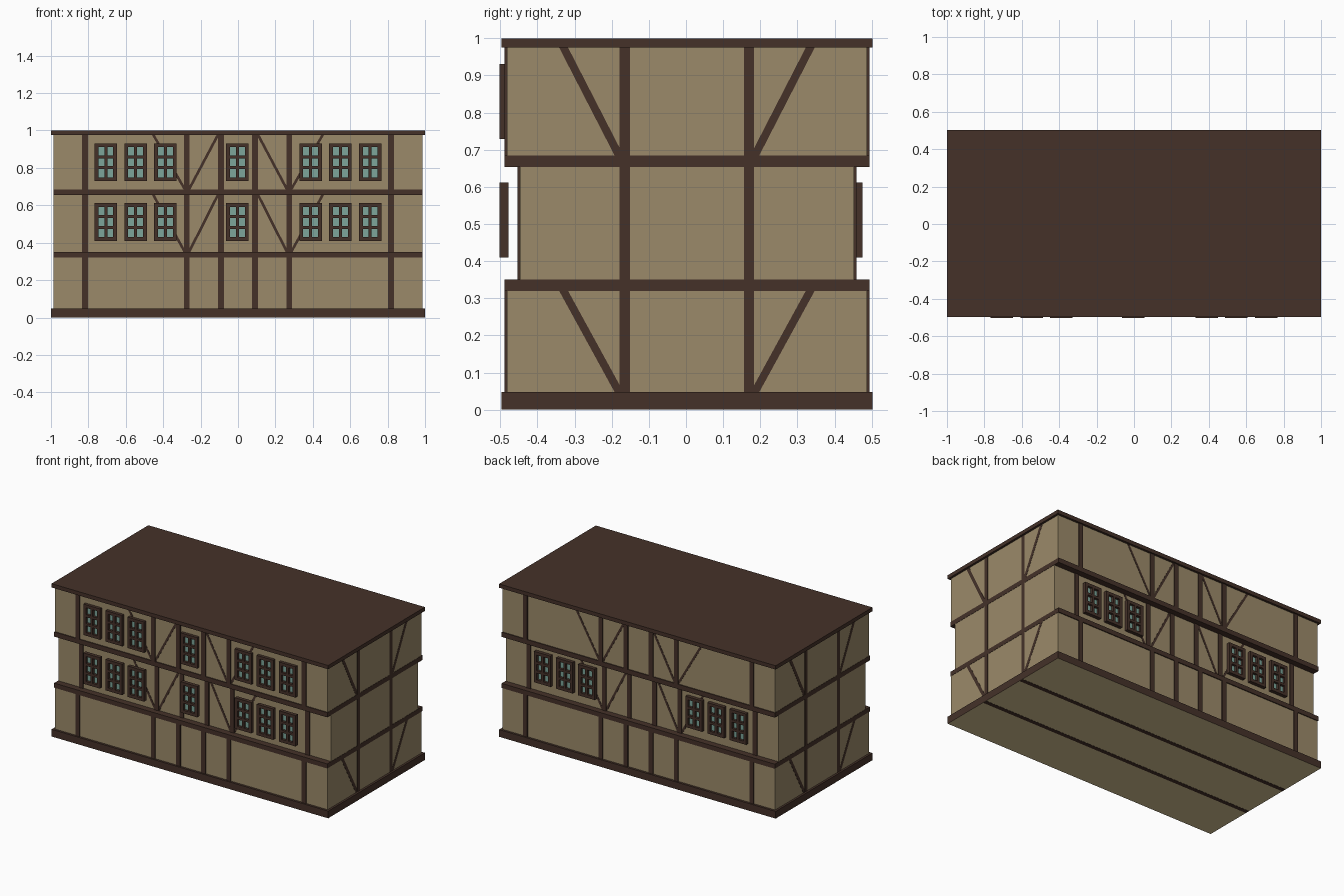
import bpy, bmesh
from mathutils import Vector

if "Cube" in bpy.data.objects:
    bpy.data.objects.remove(bpy.data.objects["Cube"])

def material(name, rgb):
    m = bpy.data.materials.new(name)
    m.diffuse_color = (*rgb, 1)
    m.use_nodes = True
    m.node_tree.nodes["Principled BSDF"].inputs["Base Color"].default_value = m.diffuse_color
    return m

PLASTER = material("plaster", (0.33, 0.255, 0.142))
TIMBER = material("dark timber", (0.059, 0.031, 0.022))
GLASS = material("teal glass", (0.205, 0.38, 0.325))
FLOOR = material("pale underside", (0.68, 0.54, 0.29))
CY = 0.0025   # the house body sits slightly behind the projecting windows


class Part:
    """Collects boxes and extruded quads into one named object."""
    def __init__(self, name, *mats):
        self.name, self.mats, self.bm = name, mats, bmesh.new()

    def prism(self, base, offset):
        lo = [self.bm.verts.new(p) for p in base]
        hi = [self.bm.verts.new(Vector(p) + Vector(offset)) for p in base]
        n = len(lo)
        self.bm.faces.new(lo)
        self.bm.faces.new(hi)
        for i in range(n):
            self.bm.faces.new((lo[i], lo[(i + 1) % n], hi[(i + 1) % n], hi[i]))

    def box(self, x0, x1, y0, y1, z0, z1):
        self.prism([(x0, y0, z0), (x1, y0, z0), (x1, y1, z0), (x0, y1, z0)], (0, 0, z1 - z0))

    def finish(self, rule=None):
        bmesh.ops.recalc_face_normals(self.bm, faces=self.bm.faces)
        me = bpy.data.meshes.new(self.name)
        for m in self.mats:
            me.materials.append(m)
        if rule:
            for f in self.bm.faces:
                f.material_index = rule(f)
        self.bm.to_mesh(me)
        self.bm.free()
        ob = bpy.data.objects.new(self.name, me)
        bpy.context.collection.objects.link(ob)


def slab(name, hx, hy, z0, z1, mat):
    p = Part(name, mat)
    p.box(-hx, hx, CY - hy, CY + hy, z0, z1)
    p.finish()


# Storeys: name, bottom, top, half depth of the walls
WALL_X = 0.986
STOREYS = [("ground", 0.048, 0.32, 0.485), ("middle", 0.35, 0.654, 0.45), ("upper", 0.685, 0.975, 0.485)]
for name, z0, z1, hy in STOREYS:
    slab(name + "_walls", WALL_X, hy, z0, z1, PLASTER)

# Floor slabs and flat roof
slab("lower_floor_beam", WALL_X + 0.0015, 0.491, 0.32, 0.35, TIMBER)
slab("upper_floor_beam", WALL_X + 0.0015, 0.491, 0.654, 0.685, TIMBER)
slab("roof", 1.0, 0.4995, 0.975, 1.0, TIMBER)

# Base sill with a pale underside and two joists across it
base = Part("base_sill", TIMBER, FLOOR)
base.box(-1, 1, CY - 0.4995, CY + 0.4995, 0.001, 0.048)
base.finish(lambda f: 1 if f.normal.z < -0.5 else 0)
joists = Part("underside_joists", TIMBER)
for s in (-1, 1):
    y = CY + s * 0.165
    joists.box(-0.998, 0.998, y - 0.014, y + 0.014, 0, 0.004)
joists.finish()

# Timber framing on every storey
POST, OUT, IN, FLUSH = 0.015, 0.006, 0.01, 0.0015
for name, z0, z1, hy in STOREYS:
    posts = Part(name + "_posts", TIMBER)
    braces = Part(name + "_braces", TIMBER)
    for s in (-1, 1):
        # front and back: six posts on each face
        ya, yb = sorted((CY + s * (hy - IN), CY + s * (hy + OUT)))
        for x in (0.091, 0.273, 0.818):
            for m in (-1, 1):
                posts.box(m * x - POST, m * x + POST, ya, yb, z0, z1)
        # side walls: two nearly flush posts on each face
        for m in (-1, 1):
            xa, xb = sorted((s * (WALL_X - IN), s * (WALL_X + FLUSH)))
            y = CY + m * 0.167
            posts.box(xa, xb, y - 0.014, y + 0.014, z0, z1)
        # front and back braces, spreading from the second post
        if name != "ground":
            y, dy = CY + s * (hy - IN), s * (IN + FLUSH)
            for m in (-1, 1):
                for xt, xl in ((0.108, 0.262), (0.452, 0.284)):
                    braces.prism([(m * xl - 0.008, y, z0), (m * xl + 0.008, y, z0),
                                  (m * xt + 0.008, y, z1), (m * xt - 0.008, y, z1)], (0, dy, 0))
        # side braces
        if name != "middle":
            x, dx = s * (WALL_X - IN), s * (IN + 0.001)
            for m in (-1, 1):
                yt, yl = CY + m * 0.332, CY + m * 0.183
                braces.prism([(x, yl - 0.012, z0), (x, yl + 0.012, z0),
                              (x, yt + 0.012, z1), (x, yt - 0.012, z1)], (dx, 0, 0))
    posts.finish()
    braces.finish()


def windows(name, xs, zc, face, s):
    """Row of framed windows, two by three panes; face is the outermost y, s its direction."""
    frame = Part(name + "_frames", TIMBER)
    glass = Part(name + "_glass", GLASS)
    ya, yb = sorted((face, face - s * 0.024))
    ga, gb = sorted((face - s * 0.016, face - s * 0.019))
    hw, hh, rim, bar = 0.06, 0.101, 0.02, 0.008
    for x in xs:
        for m in (-1, 1):
            a, b = sorted((m * hw, m * (hw - rim)))
            frame.box(x + a, x + b, ya, yb, zc - hh, zc + hh)
            a, b = sorted((m * hh, m * (hh - rim)))
            frame.box(x - hw + rim, x + hw - rim, ya, yb, zc + a, zc + b)
            # horizontal glazing bars
            z = zc + m * 0.0285
            frame.box(x - hw + rim, x + hw - rim, ya, yb, z - bar, z + bar)
        # upright glazing bar
        frame.box(x - bar, x + bar, ya, yb, zc - hh + rim, zc + hh - rim)
        glass.box(x - hw + rim, x + hw - rim, ga, gb, zc - hh + rim, zc + hh - rim)
    frame.finish()
    glass.finish()


SIDES = [m * x for m in (-1, 1) for x in (0.388, 0.547, 0.707)]
windows("front_upper_windows", SIDES + [-0.003], 0.83, -0.502, -1)
windows("front_middle_windows", SIDES + [-0.003], 0.511, -0.502, -1)
windows("back_middle_windows", SIDES, 0.511, 0.475, 1)
